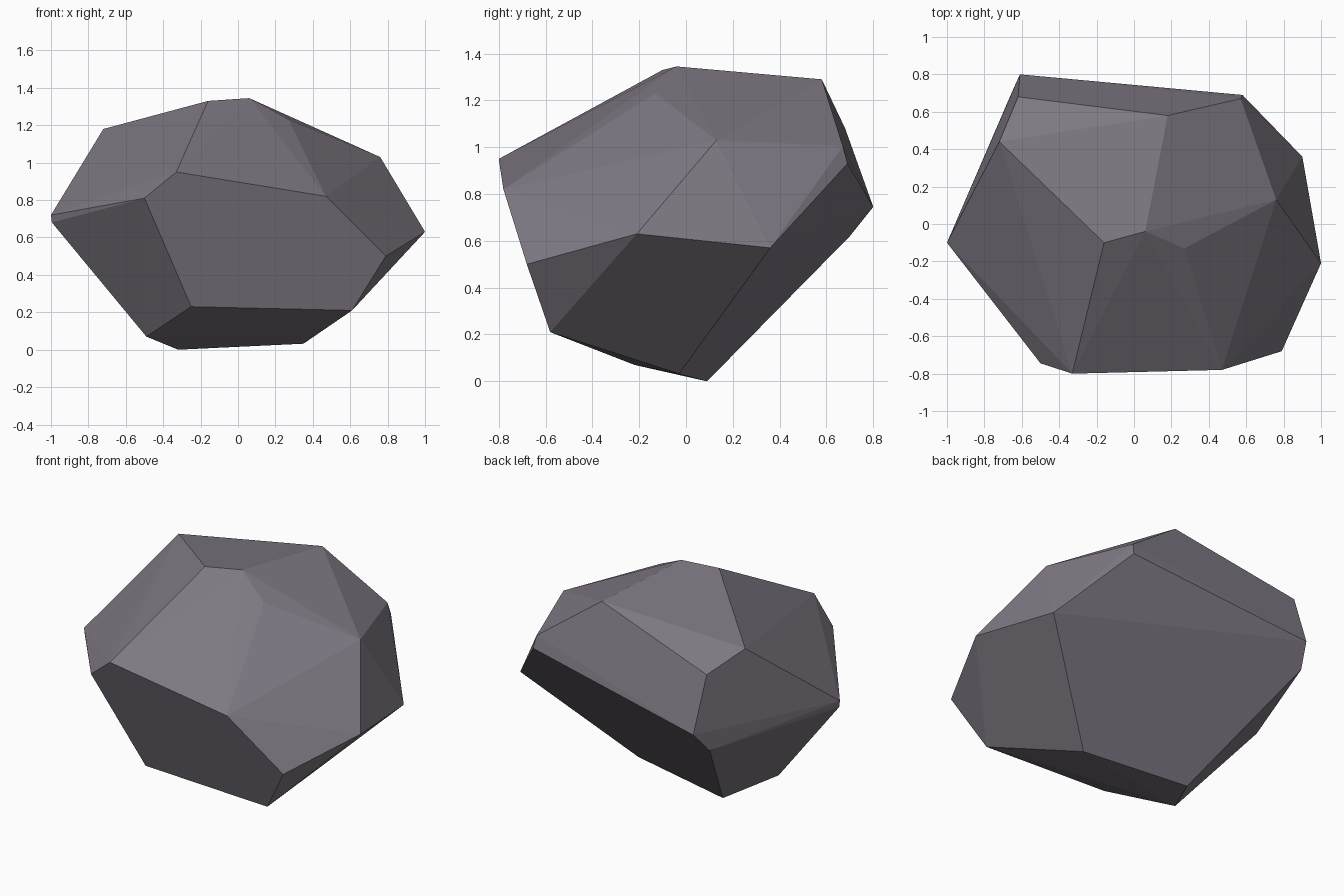
import bpy, bmesh, math

if "Cube" in bpy.data.objects:
    bpy.data.objects.remove(bpy.data.objects["Cube"])

# Corner points of the faceted boulder, in rings from top to bottom
crown = [(-.16, -.10, 1.33), (.06, -.04, 1.345), (.27, -.13, 1.23), (.18, .58, 1.29),
         (-.72, .44, 1.18), (-.62, .68, 1.08), (.76, .13, 1.03), (.57, .67, 1.005)]
girdle = [(-.33, -.80, .95), (.47, -.78, .82), (-.50, -.745, .81), (.58, .69, .93),
          (.90, .36, .57), (1.0, -.21, .63), (.79, -.68, .50), (-.61, .80, .745),
          (-.655, .70, .62), (-1.0, -.10, .72), (-.995, -.10, .68)]
base = [(.61, -.58, .21), (-.25, -.56, .23), (.35, -.03, .032), (-.32, .09, 0), (-.49, -.22, .07)]

# Wrap the points in a convex shell, then merge coplanar triangles into facets
bm = bmesh.new()
for p in crown + girdle + base:
    bm.verts.new(p)
bmesh.ops.convex_hull(bm, input=bm.verts[:])
bmesh.ops.dissolve_limit(bm, angle_limit=math.radians(4), verts=bm.verts[:], edges=bm.edges[:])
bmesh.ops.recalc_face_normals(bm, faces=bm.faces[:])
mesh = bpy.data.meshes.new("boulder")
bm.to_mesh(mesh)
bm.free()

# Single stone colour, flat faces
stone = bpy.data.materials.new("grey stone")
stone.diffuse_color = (.21, .187, .224, 1)
stone.use_nodes = True
stone.node_tree.nodes["Principled BSDF"].inputs["Base Color"].default_value = stone.diffuse_color
mesh.materials.append(stone)
boulder = bpy.data.objects.new("boulder", mesh)
bpy.context.collection.objects.link(boulder)
